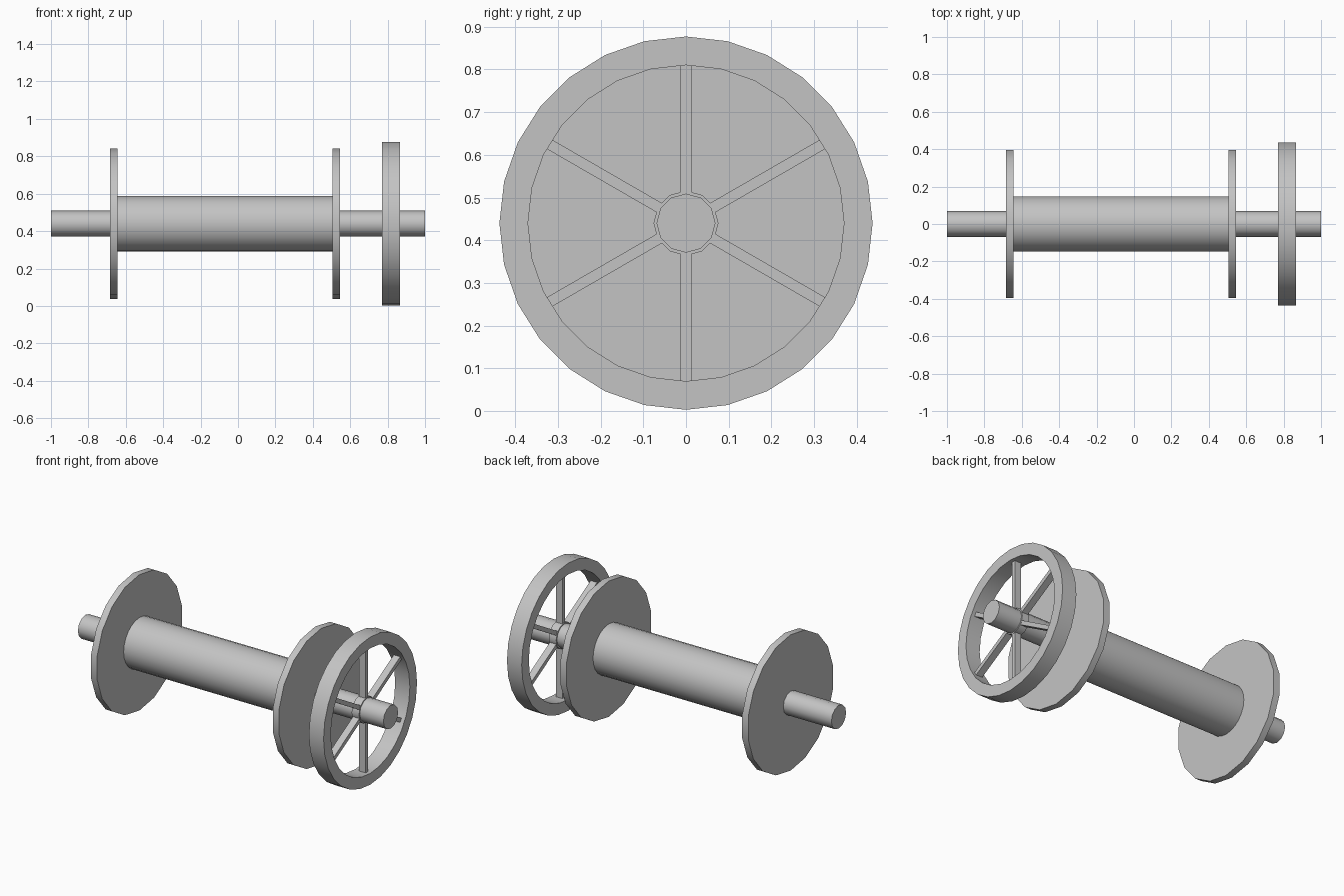
import bpy
import bmesh
from math import radians, sin, cos, tau
from mathutils import Matrix

cube = bpy.data.objects.get("Cube")
if cube:
    bpy.data.objects.remove(cube, do_unlink=True)

AXIS_Z = 0.44

grey = bpy.data.materials.new("plain grey")
grey.use_nodes = True
colour = (0.55, 0.55, 0.55, 1)
grey.diffuse_color = colour
grey.node_tree.nodes["Principled BSDF"].inputs["Base Color"].default_value = colour


def finish(name, bm):
    bmesh.ops.recalc_face_normals(bm, faces=bm.faces)
    mesh = bpy.data.meshes.new(name)
    bm.to_mesh(mesh)
    bm.free()
    mesh.materials.append(grey)
    obj = bpy.data.objects.new(name, mesh)
    obj.location.z = AXIS_Z
    bpy.context.collection.objects.link(obj)
    bpy.ops.object.select_all(action="DESELECT")
    obj.select_set(True)
    bpy.context.view_layer.objects.active = obj
    bpy.ops.object.shade_smooth_by_angle(angle=radians(40))
    return obj


def turned(name, x0, x1, radius, sides, bore=0):
    """Disc or tube along x, with one vertex at the top."""
    bm = bmesh.new()

    def ring(x, r):
        return [bm.verts.new((x, r * sin(tau * i / sides), r * cos(tau * i / sides)))
                for i in range(sides)]

    def bridge(a, b):
        for i in range(sides):
            j = (i + 1) % sides
            bm.faces.new((a[i], a[j], b[j], b[i]))

    outer = ring(x0, radius), ring(x1, radius)
    bridge(*outer)
    if bore:
        inner = ring(x0, bore), ring(x1, bore)
        bridge(*inner)
        bridge(outer[0], inner[0])
        bridge(outer[1], inner[1])
    else:
        for loop in outer:
            bm.faces.new(loop)
    return finish(name, bm)


# Axle, drum and end flanges
turned("axle", -1, 1, 0.069, 12)
turned("drum", -0.645, 0.505, 0.148, 24)
turned("right_flange", -0.685, -0.645, 0.402, 18)
turned("left_flange", 0.505, 0.545, 0.402, 18)

# Hand wheel
turned("wheel_rim", 0.77, 0.866, 0.437, 28, bore=0.37)
turned("wheel_hub", 0.797, 0.845, 0.076, 12)

# Six spokes from hub to rim
for k in range(6):
    bm = bmesh.new()
    bmesh.ops.create_cube(bm, size=1)
    shape = (Matrix.Rotation(tau * k / 6, 4, "X")
             @ Matrix.Translation((0.822, 0, 0.22))
             @ Matrix.Diagonal((0.042, 0.025, 0.31, 1)))
    bm.transform(shape)
    finish(f"spoke_{k + 1}", bm)
